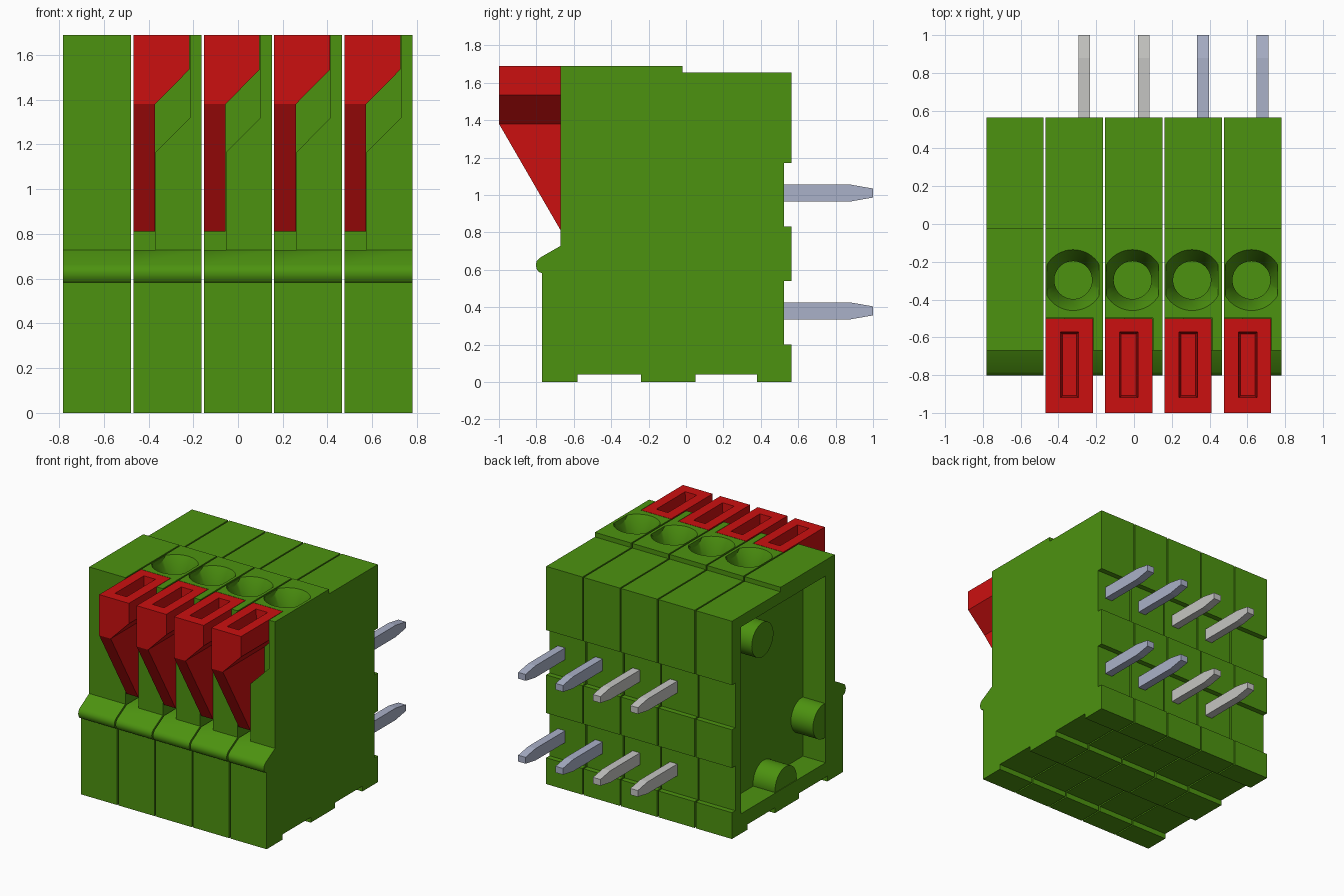
import bpy, bmesh, math
from mathutils import Vector, Matrix

old = bpy.data.objects.get("Cube")
if old:
    bpy.data.objects.remove(old, do_unlink=True)


def material(name, rgb):
    m = bpy.data.materials.new(name)
    m.use_nodes = True
    m.diffuse_color = (*rgb, 1)
    m.node_tree.nodes["Principled BSDF"].inputs["Base Color"].default_value = (*rgb, 1)
    return m


GREEN = material("housing green", (0.073, 0.29, 0.005))
RED = material("lever red", (0.60, 0.005, 0.005))
STEEL = material("pin blue grey", (0.40, 0.44, 0.58))
SILVER = material("pin silver", (0.56, 0.56, 0.54))


def to_object(bm, name, mat):
    bmesh.ops.recalc_face_normals(bm, faces=bm.faces)
    me = bpy.data.meshes.new(name)
    bm.to_mesh(me)
    bm.free()
    me.materials.append(mat)
    ob = bpy.data.objects.new(name, me)
    bpy.context.collection.objects.link(ob)
    return ob


def prism(points, lo, hi, axis):
    """Extrude a 2D outline along x (points are y, z) or along y (points are x, z)."""
    bm = bmesh.new()
    place = (lambda a, b: (lo, a, b)) if axis == "x" else (lambda a, b: (a, lo, b))
    face = bm.faces.new([bm.verts.new(place(a, b)) for a, b in points])
    out = bmesh.ops.extrude_face_region(bm, geom=[face])
    move = Vector((hi - lo, 0, 0)) if axis == "x" else Vector((0, hi - lo, 0))
    bmesh.ops.translate(bm, vec=move, verts=[v for v in out["geom"] if isinstance(v, bmesh.types.BMVert)])
    return bm


def cone(r1, r2, depth, matrix):
    bm = bmesh.new()
    bmesh.ops.create_cone(bm, cap_ends=True, segments=48, radius1=r1, radius2=r2,
                          depth=depth, matrix=matrix)
    return bm


def clip(bm, co, no):
    """Remove everything on the normal's side of a plane and close the cut."""
    res = bmesh.ops.bisect_plane(bm, geom=bm.verts[:] + bm.edges[:] + bm.faces[:],
                                 plane_co=co, plane_no=no, clear_outer=True)
    edges = [e for e in res["geom_cut"] if isinstance(e, bmesh.types.BMEdge)]
    bmesh.ops.holes_fill(bm, edges=edges, sides=0)


def activate(ob):
    bpy.ops.object.select_all(action="DESELECT")
    ob.select_set(True)
    bpy.context.view_layer.objects.active = ob


def boolean(ob, bm, operation="DIFFERENCE"):
    tool = to_object(bm, "cutter", GREEN)
    tool.hide_render = True
    mod = ob.modifiers.new("cut", "BOOLEAN")
    mod.operation, mod.solver, mod.object = operation, "EXACT", tool
    activate(ob)
    bpy.ops.object.modifier_apply(modifier=mod.name)
    bpy.data.objects.remove(tool, do_unlink=True)


def smooth(ob):
    activate(ob)
    bpy.ops.object.shade_smooth_by_angle(angle=math.radians(30))


PITCH, WIDTH, TOP = 0.3145, 0.304, 1.69

# Side outline of every housing slice: front rib, top step, rear and bottom grooves
OUTLINE = [(-0.77, 0), (-0.77, 0.582), (-0.787, 0.588), (-0.798, 0.603), (-0.803, 0.625),
           (-0.798, 0.646), (-0.783, 0.663), (-0.67, 0.728), (-0.67, TOP), (-0.02, TOP),
           (-0.02, 1.655), (0.565, 1.655), (0.565, 1.17), (0.525, 1.17), (0.525, 0.83),
           (0.565, 0.83), (0.565, 0.54), (0.525, 0.54), (0.525, 0.2), (0.565, 0.2),
           (0.565, 0), (0.38, 0), (0.38, 0.04), (0.05, 0.04), (0.05, 0),
           (-0.24, 0), (-0.24, 0.04), (-0.58, 0.04), (-0.58, 0)]

# End slice, hollow on its outer side, with three round bosses inside
start = -0.782
end = to_object(prism(OUTLINE, start, start + WIDTH, "x"), "end_housing", GREEN)
boolean(end, prism([(-0.56, 0.15), (0.455, 0.15), (0.455, 1.57), (-0.56, 1.57)],
                   start - 0.1, start + 0.19, "x"))
for y, z in [(0.19, 1.37), (-0.545, 0.47), (-0.09, 0.17)]:
    turn = Matrix.Translation((start + 0.125, y, z)) @ Matrix.Rotation(math.pi / 2, 4, "Y")
    boolean(end, cone(0.13, 0.13, 0.24, turn), "UNION")
smooth(end)

for i in range(1, 5):
    s = start + i * PITCH

    # Housing slice with a stepped lever pocket
    body = to_object(prism(OUTLINE, s, s + WIDTH, "x"), f"housing_{i}", GREEN)
    pocket = [(s - 0.05, 0.728), (s + 0.099, 0.728), (s + 0.099, 1.165),
              (s + 0.253, 1.32), (s + 0.253, 1.8), (s - 0.05, 1.8)]
    boolean(body, prism(pocket, -0.9, -0.497, "y"))

    # Wire funnel with flattened sides and a short bore
    cx = s + 0.1455
    slope, depth, over = 0.061 / 0.12, 0.12, 0.05
    funnel = cone(0.1, 0.161 + slope * over, depth + over,
                  Matrix.Translation((cx, -0.297, TOP + (over - depth) / 2)))
    for side in (-1, 1):
        clip(funnel, (cx + side * 0.1375, 0, 0), (side, 0, 0))
    boolean(body, funnel)
    boolean(body, cone(0.1, 0.1, 0.14, Matrix.Translation((cx, -0.297, TOP - 0.13))))
    smooth(body)

    # Release lever: wide head, narrow leg, sloping front
    shape = [(s, 0.81), (s + 0.097, 0.81), (s + 0.097, 1.38), (s + 0.25, 1.535),
             (s + 0.25, TOP), (s, TOP)]
    bm = prism(shape, -1.0, -0.5, "y")
    clip(bm, (0, -1.0, 1.38), (0, -0.57, -0.33))
    lever = to_object(bm, f"lever_{i}", RED)
    # Tapered screwdriver slot in the lever head
    slot = bmesh.new()
    bmesh.ops.create_cube(slot, size=1, matrix=Matrix.Translation((s + 0.126, -0.746, TOP - 0.04))
                          @ Matrix.Diagonal((0.108, 0.358, 0.24, 1)))
    for v in slot.verts:
        if v.co.z < TOP - 0.1:
            v.co.x += 0.016 if v.co.x < s + 0.126 else -0.016
            v.co.y += 0.016 if v.co.y < -0.746 else -0.016
    boolean(lever, slot)
    lever.data.materials.clear()
    lever.data.materials.append(RED)
    for p in lever.data.polygons:
        p.material_index = 0

    # Two rear contact pins with tapered tips
    for label, z in (("lower", 0.38), ("upper", 1.01)):
        pin = [(0.5, z - 0.045), (0.88, z - 0.045), (1.0, z - 0.024),
               (1.0, z + 0.024), (0.88, z + 0.045), (0.5, z + 0.045)]
        to_object(prism(pin, s + 0.173, s + 0.235, "x"), f"{label}_pin_{i}",
                  SILVER if i < 3 else STEEL)
